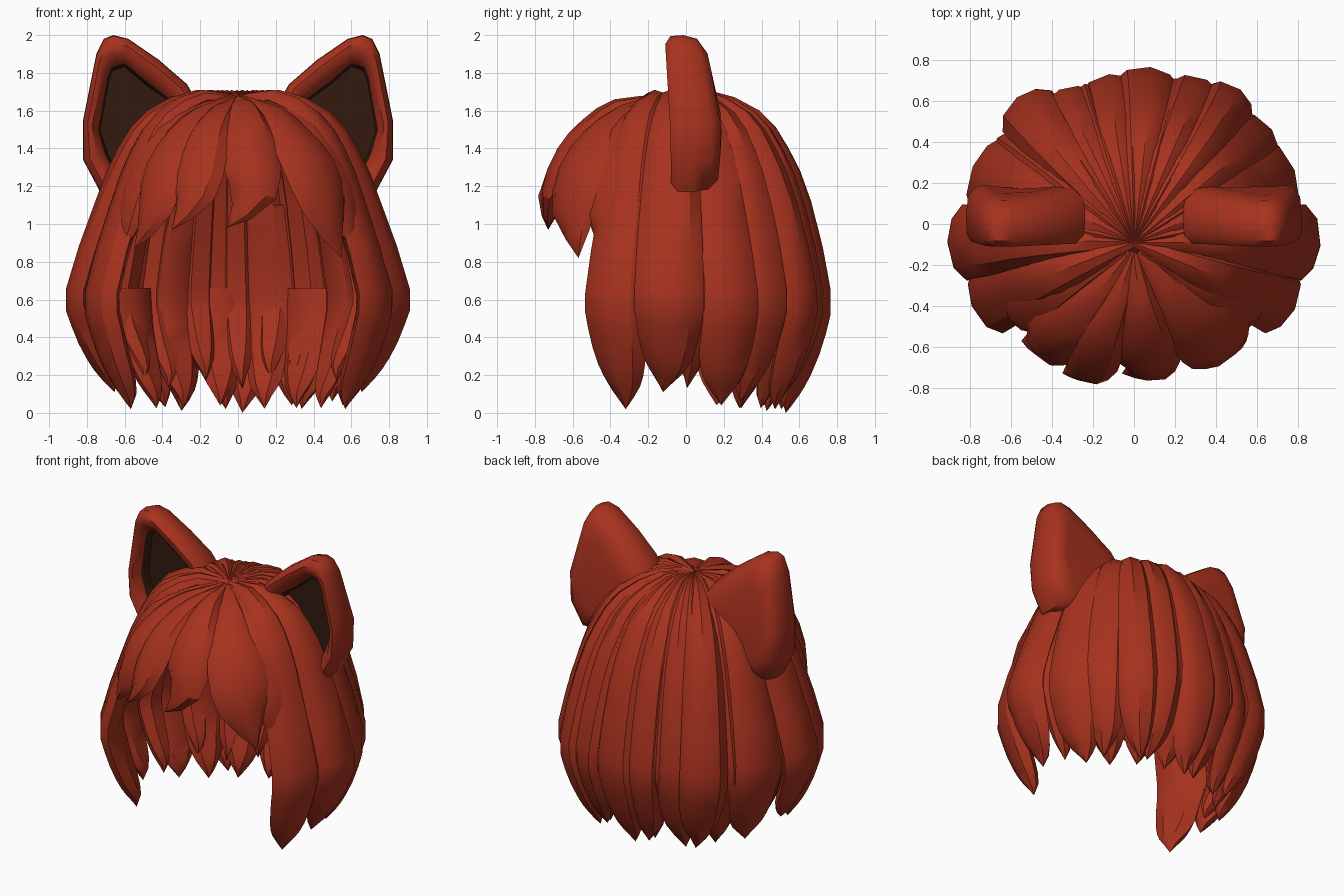
import bpy, bmesh, math, random
from mathutils import Vector

if "Cube" in bpy.data.objects:
    bpy.data.objects.remove(bpy.data.objects["Cube"])

random.seed(4)

def material(name, col):
    m = bpy.data.materials.new(name)
    m.diffuse_color = (*col, 1)
    m.use_nodes = True
    m.node_tree.nodes["Principled BSDF"].inputs["Base Color"].default_value = m.diffuse_color
    return m

RED = material("red_hair", (0.39, 0.032, 0.013))
DARK = material("dark_inner_ear", (0.035, 0.011, 0.005))

def finish(name, bm, mats, angle=33):
    bmesh.ops.remove_doubles(bm, verts=bm.verts, dist=0.0005)
    bmesh.ops.recalc_face_normals(bm, faces=bm.faces)
    me = bpy.data.meshes.new(name)
    bm.to_mesh(me)
    bm.free()
    ob = bpy.data.objects.new(name, me)
    bpy.context.collection.objects.link(ob)
    for m in mats:
        me.materials.append(m)
    bpy.ops.object.select_all(action='DESELECT')
    ob.select_set(True)
    bpy.context.view_layer.objects.active = ob
    bpy.ops.object.shade_smooth_by_angle(angle=math.radians(angle))
    return ob

def loft(bm, rings):
    vs = [[bm.verts.new(p) for p in r] for r in rings]
    n = len(vs[0])
    for a, b in zip(vs, vs[1:]):
        for i in range(n):
            bm.faces.new((a[i], a[(i + 1) % n], b[(i + 1) % n], b[i]))
    return bm.faces.new(vs[0]), bm.faces.new(vs[-1])

def smooth_path(pts):
    # Catmull-Rom midpoint between every pair of samples
    out = []
    for i in range(len(pts) - 1):
        p0, p1, p2 = pts[max(i - 1, 0)], pts[i], pts[i + 1]
        p3 = pts[min(i + 2, len(pts) - 1)]
        out += [p1, (p1 + p2) * 0.5625 - (p0 + p3) * 0.0625]
    return out + [pts[-1]]

# Lock cross-section: (across, depth); depth 0 is the outer surface
SECTION = [(-1, -.6), (-.65, -.17), (.05, 0), (.65, -.2), (1, -.6), (.5, -1), (-.5, -1)]

def lock(name, pts, widths, half, thick):
    """Tapered hair lock whose outer ridge follows the points."""
    path = smooth_path([Vector((*p, w)) for p, w in zip(pts, widths)])
    pos = [Vector(p[:3]) for p in path]
    rings = []
    for i, p in enumerate(pos):
        t = (pos[min(i + 1, len(pos) - 1)] - pos[max(i - 1, 0)]).normalized()
        out = p - Vector((0, -.05, p.z * .5 + .1))
        side = t.cross(out).normalized()
        nrm = side.cross(t).normalized()
        w = max(path[i][3], 0)
        rings.append([p + side * (u * half * w) + nrm * (v * thick * math.sqrt(w))
                      for u, v in SECTION])
    rings[-1] = [pos[-1] + (q - pos[-1]) * .05 + Vector((0, 0, 1e-4 * k))
                 for k, q in enumerate(rings[-1])]
    bm = bmesh.new()
    loft(bm, rings)
    return finish(name, bm, [RED])

# Long locks: crown to tip, as (fraction of radius, height)
PROFILE = [(-.06, 1.66), (.24, 1.71), (.53, 1.6), (.7, 1.4), (.83, 1.12),
           (1, .65), (.97, .42), (.88, .21), (.8, .09), (.72, .0)]
WIDTHS = [.15, .36, .6, .76, .88, 1, .97, .78, .5, .02]

def long_lock(name, az, R, half, tip, twist=0, start=0, thick=.14):
    pts = []
    for k, (f, z) in enumerate(PROFILE):
        a = math.radians(az + twist * (k / 8) ** 2)
        if 2 <= k <= 4:  # fuller towards the back
            f *= 1 + .06 * max(0, math.sin(a))
        zz = z + (tip - .01) * max(0, 1 - z / .7)
        pts.append((R * f * math.cos(a), -.09 + R * f * math.sin(a), zz))
    lock(name, pts[start:], WIDTHS[start:], half, thick)

# azimuth, max radius, half width, tip height, twist
LOCKS = [(-22, .85, .175, .03, 0), (1, .91, .185, .12, -3), (24, .86, .19, .05, 2),
         (41, .87, .155, .07, -3), (54, .91, .14, .03, 4), (68, .87, .15, .05, -4),
         (84, .86, .16, .01, 3), (100, .83, .15, .03, -3), (115, .83, .15, .02, 4),
         (131, .91, .155, .04, -4), (155, .87, .2, .05, 1), (179, .91, .185, .12, 3),
         (202, .85, .175, .03, 0)]
for i, (az, R, half, tip, tw) in enumerate(LOCKS):
    long_lock(f"long_lock_{i}", az, R, half, tip, tw)

# Narrow upper locks filling the valleys
for i, (az, R) in enumerate([(12, .82), (33, .83), (61, .85), (76, .83), (92, .82),
                             (108, .81), (123, .84), (142, .84), (168, .82)]):
    long_lock(f"narrow_lock_{i}", az, R, .1, .14 + .04 * (i % 2), random.uniform(-4, 4))

# Blunt-topped under-layer locks lining the inside
for i, az in enumerate((40, 60, 78, 97, 118, 140)):
    long_lock(f"under_lock_{i}", az, .8, .15, .03 + .02 * random.random(),
              random.uniform(-3, 3), start=4 + i % 2, thick=.12)

# Fringe locks
FRINGE = [
    ([(0, -.14, 1.68), (.03, -.38, 1.66), (.06, -.55, 1.55), (.08, -.68, 1.4),
      (.07, -.765, 1.18), (-.06, -.73, .98)], .15),
    ([(0, -.14, 1.68), (-.08, -.38, 1.64), (-.16, -.55, 1.53), (-.21, -.67, 1.38),
      (-.26, -.76, 1.17), (-.35, -.73, .97)], .14),
    ([(-.02, -.14, 1.68), (-.18, -.34, 1.63), (-.31, -.48, 1.51), (-.41, -.59, 1.34),
      (-.48, -.64, 1.1), (-.55, -.57, .87)], .15),
    ([(.02, -.14, 1.68), (.18, -.34, 1.63), (.3, -.49, 1.51), (.41, -.59, 1.35),
      (.5, -.63, 1.1), (.55, -.57, .82)], .19),
    ([(-.04, -.14, 1.68), (-.25, -.25, 1.63), (-.42, -.35, 1.51), (-.54, -.42, 1.3),
      (-.61, -.46, 1.07), (-.62, -.45, .85)], .14),
    ([(.04, -.14, 1.68), (.25, -.25, 1.63), (.42, -.35, 1.51), (.54, -.42, 1.3),
      (.61, -.46, 1.07), (.62, -.45, .85)], .14)]
for i, (pts, half) in enumerate(FRINGE):
    lock(f"fringe_lock_{i}", pts, [.15, .5, .8, 1, .88, .02], half, .11)

# Cat ears: outline rings lofted from domed back, over the rim, into the recess
OUTER = [(.73, 1.17), (.82, 1.34), (.82, 1.55), (.75, 1.9), (.71, 1.98), (.66, 2.0),
         (.58, 1.98), (.42, 1.87), (.27, 1.74), (.2, 1.62), (.4, 1.36), (.6, 1.17)]
INNER = [(.66, 1.28), (.7, 1.36), (.74, 1.5), (.69, 1.78), (.67, 1.83), (.64, 1.84),
         (.6, 1.85), (.48, 1.75), (.37, 1.67), (.34, 1.6), (.46, 1.42), (.58, 1.28)]

def ear(name, s):
    def ring(t, y):
        # t blends outer outline (0) to inner opening (1); depth thins towards tip and base
        pts = []
        for a, b in zip(OUTER, INNER):
            x, z = a[0] + (b[0] - a[0]) * t, a[1] + (b[1] - a[1]) * t
            k = 1 - .6 * max(0, z - 1.6) - .35 * max(0, 1.45 - z)
            pts.append(Vector((s * x, -.08 + (y + .09) * k - .06 * max(0, z - 1.45), z)))
        return pts
    bm = bmesh.new()
    _, cap = loft(bm, [ring(1.3, .18), ring(.6, .18), ring(.12, .13), ring(0, .04),
                       ring(.03, -.05), ring(.3, -.09), ring(.6, -.085),
                       ring(1, -.03), ring(1.12, .04)])
    for e in cap.edges:
        for f in e.link_faces:
            f.material_index = 1
    finish(name, bm, [RED, DARK], 45)

ear("right_ear", 1)
ear("left_ear", -1)
